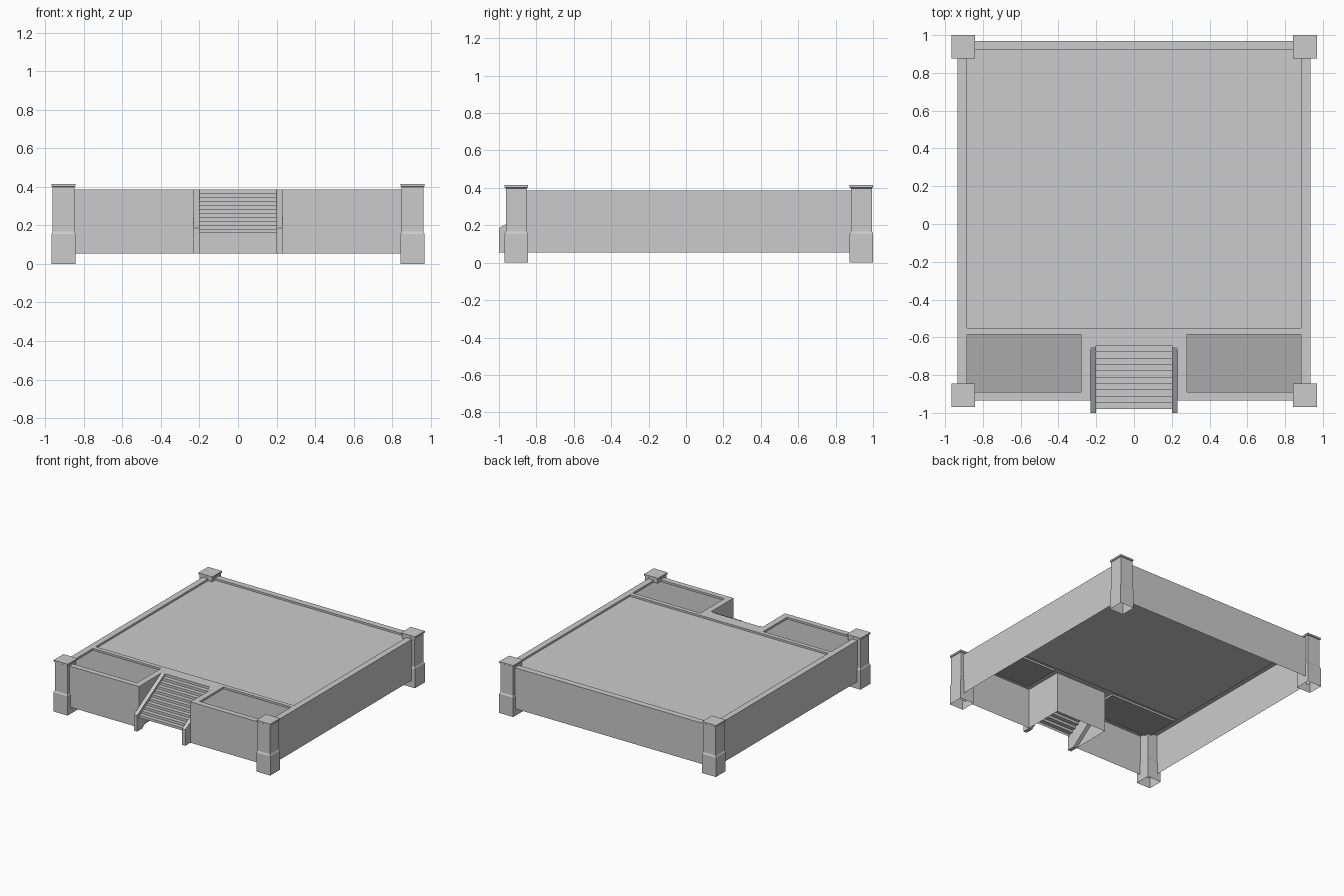
import bpy, bmesh

if "Cube" in bpy.data.objects:
    bpy.data.objects.remove(bpy.data.objects["Cube"])

TOP, BASE = 0.385, 0.055


def finish(name, bm, color=None):
    me = bpy.data.meshes.new(name)
    bm.to_mesh(me)
    bm.free()
    ob = bpy.data.objects.new(name, me)
    bpy.context.collection.objects.link(ob)
    if color:
        mat = bpy.data.materials.new(name)
        mat.diffuse_color = color
        mat.use_nodes = True
        mat.node_tree.nodes["Principled BSDF"].inputs["Base Color"].default_value = mat.diffuse_color
        me.materials.append(mat)
    return ob


def prism_x(name, profile, x0, x1):
    """Solid with a (y, z) profile swept along x."""
    bm = bmesh.new()
    f = bm.faces.new([bm.verts.new((x0, y, z)) for y, z in profile])
    ext = bmesh.ops.extrude_face_region(bm, geom=[f], use_keep_orig=True)
    for v in ext['geom']:
        if isinstance(v, bmesh.types.BMVert):
            v.co.x = x1
    bmesh.ops.recalc_face_normals(bm, faces=bm.faces)
    return finish(name, bm)


def panel(name, r, z, color=None):
    bm = bmesh.new()
    bm.faces.new([bm.verts.new(c) for c in
                  ((r[0], r[2], z), (r[1], r[2], z), (r[1], r[3], z), (r[0], r[3], z))])
    return finish(name, bm, color)


# Platform shell: flat rim with recesses and a stair notch, open underneath
floor = (-0.885, 0.885, -0.55, 0.92)
beds = [(-0.885, -0.28, -0.89, -0.585), (0.28, 0.885, -0.89, -0.585)]
notch = (-0.23, 0.23, -2, -0.61)
DEPTH = 0.015


def inside(x, y, r, e=1e-4):
    return r[0] - e < x < r[1] + e and r[2] - e < y < r[3] + e


xs = [-0.935, -0.885, -0.28, -0.23, 0.23, 0.28, 0.885, 0.935]
ys = [-0.935, -0.89, -0.61, -0.585, -0.55, 0.92, 0.97]
bm = bmesh.new()
for x0, x1 in zip(xs, xs[1:]):
    for y0, y1 in zip(ys, ys[1:]):
        if not any(inside((x0 + x1) / 2, (y0 + y1) / 2, r) for r in [floor, notch] + beds):
            bm.faces.new([bm.verts.new((x, y, TOP)) for x, y in
                          ((x0, y0), (x1, y0), (x1, y1), (x0, y1))])
bmesh.ops.remove_doubles(bm, verts=bm.verts, dist=1e-4)
hole, outer = [], []
for e in bm.edges:
    if e.is_boundary:
        m = (e.verts[0].co + e.verts[1].co) / 2
        (hole if any(inside(m.x, m.y, r) for r in [floor] + beds) else outer).append(e)
for edges, z in ((hole, TOP - DEPTH), (outer, BASE)):
    ext = bmesh.ops.extrude_edge_only(bm, edges=edges)
    for v in ext['geom']:
        if isinstance(v, bmesh.types.BMVert):
            v.co.z = z
bmesh.ops.recalc_face_normals(bm, faces=bm.faces)
if next(f for f in bm.faces if abs(f.normal.z) > 0.9).normal.z < 0:
    bmesh.ops.reverse_faces(bm, faces=bm.faces)
finish("platform_walls", bm)

# Floor and the two darker front beds
panel("platform_floor", floor, TOP - DEPTH)
for side, r in zip(("left", "right"), beds):
    panel("planting_bed_" + side, r, TOP - DEPTH, (0.4, 0.4, 0.4, 1))

# Stairs: zigzag strip of risers and treads
N, y0, y1, z0 = 11, -0.98, -0.61, 0.16
path = [(y0, z0)]
for i in range(N):
    z = z0 + (TOP - z0) * (i + 1) / N
    path += [(y0 + (y1 - y0) * i / N, z), (y0 + (y1 - y0) * (i + 1) / N, z)]
bm = bmesh.new()
rows = [(bm.verts.new((-0.2, y, z)), bm.verts.new((0.2, y, z))) for y, z in path]
for a, b in zip(rows, rows[1:]):
    bm.faces.new((a[0], a[1], b[1], b[0]))
finish("stairs", bm)

# Sloped side cheeks of the stairs
cheek = [(-1.0, BASE), (-1.0, 0.185), (-0.65, TOP), (-0.61, TOP), (-0.61, 0.3), (-0.935, BASE)]
for side, a, b in (("left", -0.23, -0.2), ("right", 0.2, 0.23)):
    prism_x("stair_cheek_" + side, cheek, a, b)

# Corner posts: stacked square rings, open at the bottom
rings = [(0.0625, 0), (0.0625, 0.155), (0.056, 0.168), (0.056, 0.398),
         (0.0625, 0.402), (0.0625, 0.415)]
for px, sx in ((-0.905, "left"), (0.905, "right")):
    for py, sy in ((-0.9075, "front"), (0.9375, "back")):
        bm = bmesh.new()
        loops = [[bm.verts.new((px + i * h, py + j * h, z))
                  for i, j in ((-1, -1), (1, -1), (1, 1), (-1, 1))] for h, z in rings]
        for lo, hi in zip(loops, loops[1:]):
            for k in range(4):
                n = (k + 1) % 4
                bm.faces.new((lo[k], lo[n], hi[n], hi[k]))
        bm.faces.new(loops[-1])
        finish(f"corner_post_{sy}_{sx}", bm)
